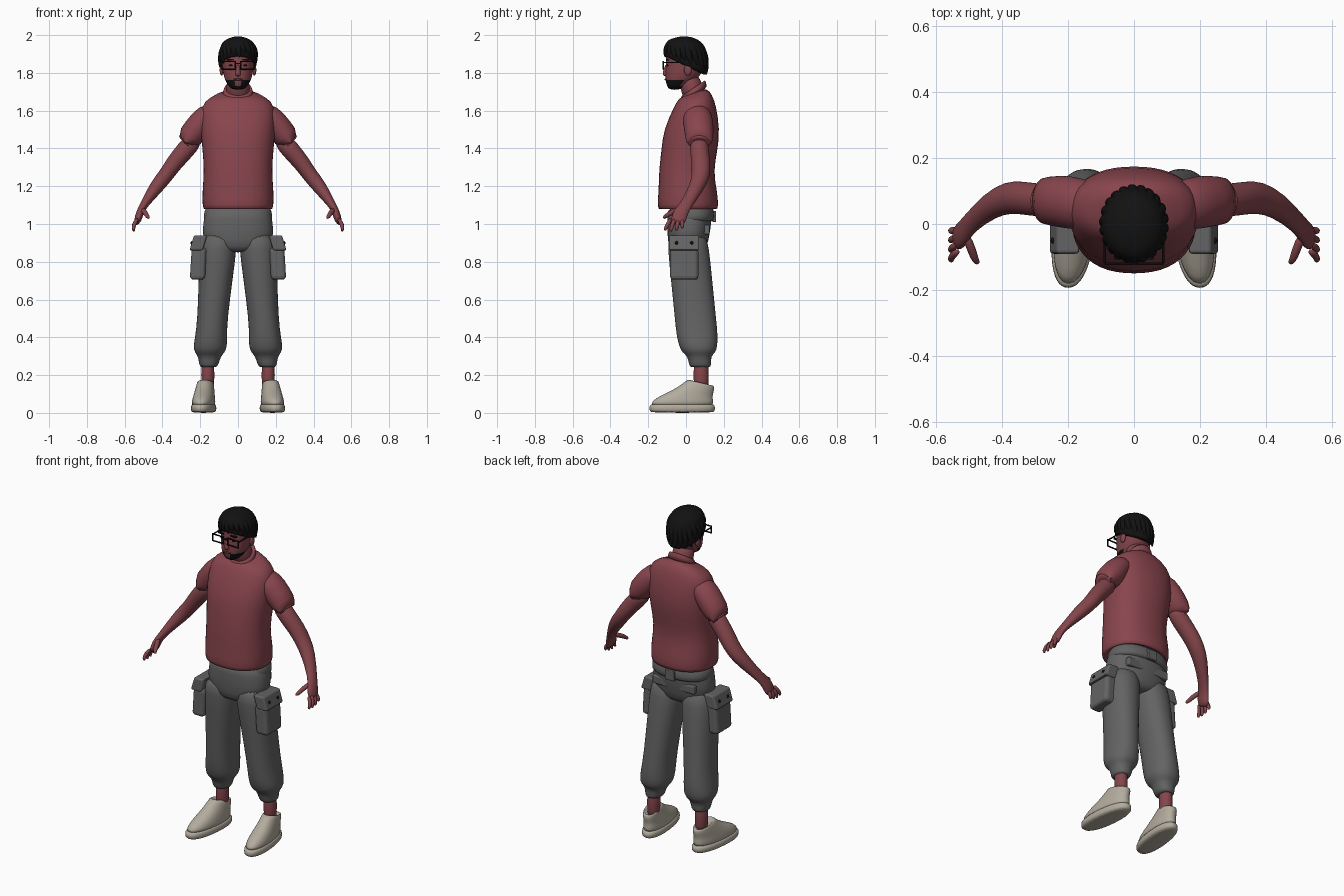
import bpy, bmesh, math, random
from mathutils import Vector

random.seed(4)
cube = bpy.data.objects.get("Cube")
if cube:
    bpy.data.objects.remove(cube, do_unlink=True)


def material(name, red, green, blue):
    mat = bpy.data.materials.new(name)
    mat.use_nodes = True
    mat.diffuse_color = (red, green, blue, 1)
    shader = mat.node_tree.nodes["Principled BSDF"]
    shader.inputs["Base Color"].default_value = mat.diffuse_color
    shader.inputs["Roughness"].default_value = .8
    return mat


SKIN = material("skin", .23, .06, .07)
SHIRT = material("shirt_red", .25, .06, .075)
TROUSER = material("trouser_grey", .125, .125, .125)
SHOE = material("shoe_cream", .45, .41, .34)
BLACK = material("hair_black", .006, .006, .006)
LIP = material("lip_red", .13, .03, .03)


def finish(name, bm, mat, smooth=True):
    bmesh.ops.recalc_face_normals(bm, faces=bm.faces)
    mesh = bpy.data.meshes.new(name)
    bm.to_mesh(mesh)
    bm.free()
    mesh.materials.append(mat)
    for poly in mesh.polygons:
        poly.use_smooth = smooth
    obj = bpy.data.objects.new(name, mesh)
    bpy.context.collection.objects.link(obj)
    return obj


def sides(name, paired):
    """Give the name and x direction of each copy of a part."""
    return (("left_" + name, 1), ("right_" + name, -1)) if paired else ((name, 1),)


def bend(value, power):
    return math.copysign(abs(value) ** (2 / power), value)


def oval(x, y, z, width, depth=None, lift=0):
    """A cross-section: centre, half width, half depth and rise towards the back."""
    return Vector((x, y, z)), width, depth or width, lift


def loft(name, mat, rows, sections=24, power=2, tube=False, paired=False, shear=0):
    """Skin a row of ovals that lie level, or across their path when tube is set."""
    ovals = [oval(*row) for row in rows]
    centres = [item[0] for item in ovals]
    for label, side in sides(name, paired):
        bm = bmesh.new()
        loops = []
        for i, (centre, width, depth, lift) in enumerate(ovals):
            across, back = Vector((1, 0, 0)), Vector((0, 1, 0))
            if tube:
                ahead = centres[min(i + 1, len(centres) - 1)]
                along = (ahead - centres[max(i - 1, 0)]).normalized()
                back = (back - along * along.y).normalized()
                across = along.cross(back)
            loop = []
            for k in range(sections):
                angle = math.tau * k / sections
                c, s = bend(math.cos(angle), power), bend(math.sin(angle), power)
                point = centre + across * width * c + back * depth * s
                point.z += lift * s
                point.x = side * (point.x + shear * point.y)
                loop.append(bm.verts.new(point))
            loops.append(loop)
        for low, high in zip(loops, loops[1:]):
            for k in range(sections):
                bm.faces.new((low[k - 1], low[k], high[k], high[k - 1]))
        bm.faces.new(loops[0])
        bm.faces.new(loops[-1])
        obj = finish(label, bm, mat)
        obj.modifiers.new("subdivision", "SUBSURF").levels = 1
    return obj


def box(name, mat, centre, size, bevel=.002, paired=False, flare=0):
    for label, side in sides(name, paired):
        bm = bmesh.new()
        bmesh.ops.create_cube(bm, size=1)
        for vert in bm.verts:
            offset = Vector(part * scale for part, scale in zip(vert.co, size))
            vert.co = Vector(centre) + offset
            vert.co.x = side * (vert.co.x - flare * offset.z)
        modifier = finish(label, bm, mat, False).modifiers.new("soft_edges", "BEVEL")
        modifier.width, modifier.segments = bevel, 3


def ball(name, mat, centre, size, paired=False):
    for label, side in sides(name, paired):
        bm = bmesh.new()
        bmesh.ops.create_uvsphere(bm, u_segments=16, v_segments=10, radius=1)
        for vert in bm.verts:
            vert.co = Vector(centre) + Vector(part * scale for part, scale in zip(vert.co, size))
            vert.co.x *= side
        finish(label, bm, mat)


# Shirt body with rolled hem and a collar that dips at the front
loft("shirt_body", SHIRT, [
    (0, .01, 1.1, .16, .13), (0, .01, 1.07, .18, .15), (0, .01, 1.09, .19, .165),
    (0, .01, 1.18, .19, .155), (0, 0, 1.28, .18, .145), (0, .02, 1.4, .19, .15),
    (0, .03, 1.5, .2, .15), (0, .05, 1.63, .2, .11), (0, .05, 1.67, .15, .09, .01),
    (0, .04, 1.7, .08, .07, .03)], power=2.3)
loft("collar", SHIRT, [
    (0, .04, 1.68, .085, .07, .03), (0, .04, 1.7, .08, .07, .04),
    (0, .04, 1.73, .07, .06, .04), (0, .04, 1.7, .06, .05, .04)])
loft("sleeve", SHIRT, [
    (.1, .06, 1.6, .05, .06), (.17, .06, 1.57, .07, .08), (.22, .07, 1.5, .07, .08),
    (.28, .07, 1.43, .07, .07), (.285, .07, 1.425, .06, .06), (.27, .07, 1.44, .05, .05)],
    tube=True, paired=True)

# Arms and hands
loft("arm", SKIN, [
    (.22, .07, 1.46, .05), (.28, .07, 1.39, .05), (.34, .08, 1.32, .045, .05),
    (.38, .08, 1.26, .04, .05), (.43, .06, 1.2, .04), (.5, 0, 1.1, .02, .03),
    (.52, -.03, 1.06, .02, .04), (.53, -.04, 1.02, .02, .04), (.54, -.05, 1, .01, .03)],
    tube=True, paired=True)
for i, finger in enumerate(("index", "middle", "ring", "little")):
    base = -.08 + .02 * i
    tip = base - .03 + .01 * i
    drop = .96 + .004 * (i - 1) ** 2
    loft(finger + "_finger", SKIN, [
        (.53, base, 1.03, .01), (.55, (base + tip) / 2, 1, .012),
        (.555, tip, drop + .01, .01), (.55, tip, drop, .005)],
        sections=10, tube=True, paired=True)
loft("thumb", SKIN, [
    (.51, -.03, 1.08, .015), (.49, -.08, 1.06, .014), (.48, -.11, 1.04, .012),
    (.47, -.12, 1.03, .006)], sections=10, tube=True, paired=True)

# Trousers: seat, waistband, baggy legs gathered into cuffs
loft("trouser_seat", TROUSER, [
    (0, .02, 1.1, .17, .12), (0, .02, 1.04, .18, .12), (0, .01, .9, .2, .11),
    (0, .01, .86, .12, .09), (0, .01, .85, .05, .06)], power=2.3)
loft("waistband", TROUSER, [
    (0, .03, 1.1, .17, .11), (0, .03, 1.07, .18, .12), (0, .03, 1.02, .185, .125),
    (0, .03, 1.01, .17, .11)], power=2.3)
loft("trouser_leg", TROUSER, [
    (.175 - .08 * z, .1 - .1 * z, z, width, depth) for z, width, depth in (
        (.96, .09, .1), (.88, .1, .11), (.7, .09, .11), (.5, .08, .11), (.4, .085, .11),
        (.35, .09, .1), (.32, .08, .09), (.3, .06, .06), (.25, .05, .06), (.24, .04, .05))],
    power=2.2, paired=True)
box("back_pocket_flap", TROUSER, (.09, .11, .97), (.1, .03, .05), .008, True)
box("rear_belt_patch", TROUSER, (0, .15, 1.04), (.06, .02, .06), .004)

# Cargo pockets with flaps and studs
box("cargo_pocket", TROUSER, (.21, -.01, .79), (.08, .15, .17), .02, True, .06)
box("cargo_flap", TROUSER, (.21, -.01, .9), (.07, .16, .08), .01, True, .3)
for y, place in ((-.05, "front"), (.03, "rear")):
    ball(place + "_stud", BLACK, (.245, y, .9), (.007, .009, .009), True)

# Ankles and shoes, toes turned out
loft("ankle", SKIN, [(.16, .08, z, .035, .04) for z in (.1, .2, .3)], paired=True)
loft("shoe_sole", SHOE, [
    (.18, -.02, z, .065 - inset, .175 - inset)
    for z, inset in ((0, .01), (.01, 0), (.04, 0), (.05, .01))],
    power=2.3, paired=True, shear=-.1)
loft("shoe_upper", SHOE, [(.18, *row) for row in (
    (-.02, .03, .06, .17), (-.02, .06, .06, .165), (0, .09, .055, .14), (.04, .12, .05, .11),
    (.07, .15, .045, .08, -.01), (.08, .17, .04, .06, -.02), (.08, .13, .03, .04))],
    power=2.2, paired=True, shear=-.1)

# Neck and head, with a short beard along the jaw
loft("neck", SKIN, [(0, .05, 1.64, .07, .06), (0, .03, 1.72, .06), (0, .01, 1.8, .06)])
head = loft("head", SKIN, [
    (0, -.06, 1.71, .03), (0, -.05, 1.73, .05), (0, -.03, 1.76, .07, .08),
    (0, -.01, 1.8, .08, .1), (0, 0, 1.86, .085, .107), (0, 0, 1.9, .09, .107),
    (0, 0, 1.95, .07, .09)], power=2.1)
head.data.materials.append(BLACK)
for poly in head.data.polygons:
    x, y, z = poly.center
    on_jaw = z < 1.75 and y < -.02
    poly.material_index = int(on_jaw and (abs(x) > .02 or z < 1.725))
loft("nose", SKIN, [
    (0, -.1, 1.78, .01), (0, -.11, 1.79, .017, .014), (0, -.11, 1.8, .013, .015),
    (0, -.1, 1.85, .008)], sections=12)
ball("ear", SKIN, (.087, .01, 1.815), (.01, .02, .03), True)
ball("lips", LIP, (0, -.105, 1.765), (.026, .008, .006))
ball("eye", BLACK, (.036, -.097, 1.84), (.012, .005, .005), True)
box("eyebrow", BLACK, (.04, -.1, 1.87), (.04, .014, .009), paired=True)

# Glasses
WIRE = .007
for sign, upright, level in ((1, "outer", "upper"), (-1, "inner", "lower")):
    box(level + "_rim", BLACK, (.05, -.12, 1.84 + .02 * sign), (.08, WIRE, WIRE), paired=True)
    box(upright + "_rim", BLACK, (.05 + .036 * sign, -.12, 1.84), (WIRE, WIRE, .04), paired=True)
box("glasses_bridge", BLACK, (0, -.12, 1.85), (.03, WIRE, WIRE))
box("glasses_temple", BLACK, (.088, -.055, 1.855), (WIRE, .13, WIRE), paired=True)

# Hair dome, lower at the nape, with swept locks over it
STEPS, LOCKS = 8, 22
dome = []
for step in range(STEPS + 1):
    rise = .99 * step / STEPS
    spread = math.sqrt(1 - rise ** 5)
    dome.append((0, 0, 1.83 + .166 * rise, .1 * spread, .115 * spread, -.055 * (1 - rise)))
loft("hair_cap", BLACK, dome)
for i in range(LOCKS):
    around = math.tau * i / LOCKS
    tip = 1.84 - .05 * math.sin(around) + random.uniform(-.01, .01)
    path = []
    for step in range(5):
        t = step / 4
        reach = 1 - .6 * (1 - t) ** 3
        turn = around + .3 * t + random.uniform(-.05, .05)
        thick = .004 + .018 * math.sin(math.pi * (.2 + .8 * t))
        path.append((.095 * reach * math.cos(turn), .11 * reach * math.sin(turn),
                     1.98 + (tip - 1.98) * t, thick))
    loft("hair_lock_%d" % (i + 1), BLACK, path, sections=8, tube=True)
